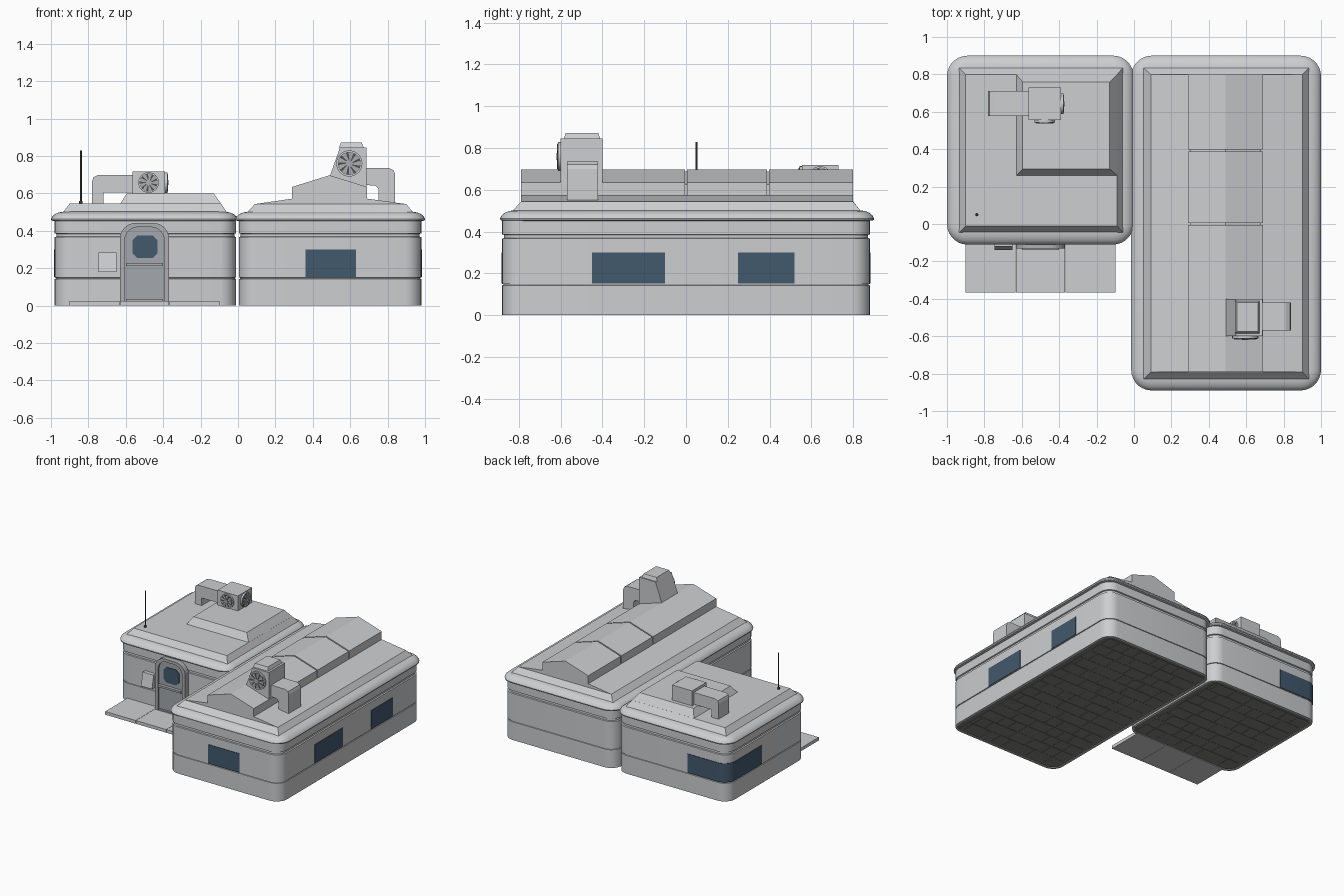
import bpy, bmesh, math, random
from mathutils import Vector

random.seed(4)
cube = bpy.data.objects.get("Cube")
if cube:
    bpy.data.objects.remove(cube, do_unlink=True)


def material(name, r, g, b):
    m = bpy.data.materials.new(name)
    m.use_nodes = True
    m.diffuse_color = (r, g, b, 1)
    bsdf = next(n for n in m.node_tree.nodes if n.type == 'BSDF_PRINCIPLED')
    bsdf.inputs["Base Color"].default_value = (r, g, b, 1)
    return m


LIGHT = material("light grey", 0.61, 0.62, 0.635)
MID = material("mid grey", 0.42, 0.43, 0.44)
DOOR = material("door grey", 0.37, 0.395, 0.42)
GLASS = material("blue glass", 0.055, 0.1, 0.155)
DARK = material("dark grey", 0.08, 0.08, 0.085)
FLOOR = material("floor grey", 0.22, 0.215, 0.205)


def finish(name, bm, mat, smooth=False):
    bmesh.ops.recalc_face_normals(bm, faces=bm.faces)
    mesh = bpy.data.meshes.new(name)
    bm.to_mesh(mesh)
    bm.free()
    mesh.materials.append(mat)
    ob = bpy.data.objects.new(name, mesh)
    bpy.context.collection.objects.link(ob)
    if smooth:
        bpy.ops.object.select_all(action='DESELECT')
        ob.select_set(True)
        bpy.context.view_layer.objects.active = ob
        bpy.ops.object.shade_smooth_by_angle(angle=math.radians(32))
    return ob


def loft(name, loops, mat, smooth=False):
    """Skin a stack of closed loops and cap both ends."""
    bm = bmesh.new()
    rings = [[bm.verts.new(p) for p in loop] for loop in loops]
    n = len(rings[0])
    for a, b in zip(rings, rings[1:]):
        for i in range(n):
            j = (i + 1) % n
            bm.faces.new((a[i], a[j], b[j], b[i]))
    bm.faces.new(rings[0][::-1])
    bm.faces.new(rings[-1])
    return finish(name, bm, mat, smooth)


def prism(name, pts, axis, a, b, mat, smooth=False):
    """Extrude a 2D outline along an axis from a to b."""
    place = {'x': lambda p, d: (d, p[0], p[1]),
             'y': lambda p, d: (p[0], d, p[1]),
             'z': lambda p, d: (p[0], p[1], d)}[axis]
    return loft(name, [[place(p, d) for p in pts] for d in (a, b)], mat, smooth)


def rect(x0, x1, y0, y1):
    return [(x0, y0), (x1, y0), (x1, y1), (x0, y1)]


def box(name, x0, x1, y0, y1, z0, z1, mat):
    return prism(name, rect(x0, x1, y0, y1), 'z', z0, z1, mat)


def arc(cx, cy, r, start, end, n=7):
    return [(cx + r * math.cos(math.radians(start + (end - start) * i / n)),
             cy + r * math.sin(math.radians(start + (end - start) * i / n)))
            for i in range(n + 1)]


def rounded(bounds, r, inset, z):
    x0, x1, y0, y1 = bounds
    x0, x1, y0, y1 = x0 + inset, x1 - inset, y0 + inset, y1 - inset
    r = max(r - inset, 0.01)
    pts = (arc(x1 - r, y1 - r, r, 0, 90) + arc(x0 + r, y1 - r, r, 90, 180)
           + arc(x0 + r, y0 + r, r, 180, 270) + arc(x1 - r, y0 + r, r, 270, 360))
    return [(x, y, z) for x, y in pts]


def frustum(name, low, z0, high, z1, mat):
    return loft(name, [[(x, y, z0) for x, y in rect(*low)],
                       [(x, y, z1) for x, y in rect(*high)]], mat)


def module(side, wall, rim):
    # Wall shell with two shadow grooves
    section = [(0.02, 0.008), (0.015, 0), (0, 0), (0, 0.143), (0.006, 0.144),
               (0.006, 0.149), (0, 0.15), (0, 0.366), (0.009, 0.369),
               (0.009, 0.384), (0, 0.387), (0, 0.46)]
    loft(side + "_walls", [rounded(wall, 0.09, i, z) for i, z in section], LIGHT, True)
    # Rounded roof rim
    section = [(0.02, 0.452), (0.002, 0.455), (0, 0.463), (0.008, 0.478),
               (0.022, 0.49), (0.042, 0.498), (0.065, 0.502)]
    loft(side + "_roof_rim", [rounded(rim, 0.11, i, z) for i, z in section], LIGHT, True)
    # Underside slab with staggered tiles
    loft(side + "_floor", [rounded(wall, 0.09, 0.016, z) for z in (0.004, 0.009)], FLOOR)
    x0, x1, y0, y1 = wall
    bm = bmesh.new()
    rows = round((y1 - y0 - 0.08) / 0.11)
    step = (y1 - y0 - 0.08) / rows
    for k in range(rows):
        x, y = x0 + 0.05, y0 + 0.04 + k * step
        while x < x1 - 0.06:
            end = min(x + random.choice((0.1, 0.16, 0.22)), x1 - 0.05)
            z = random.uniform(0.001, 0.003)
            verts = [bm.verts.new((px, py, pz)) for pz in (z, 0.006)
                     for px, py in rect(x, end - 0.006, y, y + step - 0.006)]
            bm.faces.new(verts[:4])
            for i in range(4):
                j = (i + 1) % 4
                bm.faces.new((verts[i], verts[j], verts[j + 4], verts[i + 4]))
            x = end
    finish(side + "_floor_tiles", bm, FLOOR)


def fan(name, axis, u, v, r, face, out):
    """Round vent on a wall at 'face', pointing along out (+1 or -1)."""
    def disc(part, radius, d0, d1, mat):
        prism(name + part, arc(u, v, radius, 0, 345, 23), axis,
              face + out * d0, face + out * d1, mat, True)
    disc("_bezel", r, -0.01, 0.013, LIGHT)
    disc("_well", r * 0.88, 0.012, 0.014, DARK)
    for k in range(9):
        t = k * 40
        blade = arc(u, v, r * 0.2, t - 20, t + 4, 1) + arc(u, v, r * 0.85, t + 14, t - 12, 3)
        prism(name + "_blade", blade, axis, face + out * 0.0135, face + out * 0.017, MID)
    disc("_hub", r * 0.24, 0.013, 0.019, MID)


module("small", (-0.98, -0.01, -0.09, 0.88), (-1, -0.002, -0.11, 0.9))
module("large", (0.005, 0.98, -0.88, 0.88), (-0.015, 1, -0.89, 0.9))

# Small roof: flat deck and raised platform
frustum("small_roof_deck", (-0.935, -0.06, -0.045, 0.835), 0.5,
        (-0.9, -0.09, -0.01, 0.8), 0.545, LIGHT)
frustum("small_roof_platform", (-0.63, -0.09, 0.26, 0.8), 0.544,
        (-0.595, -0.13, 0.295, 0.76), 0.6, LIGHT)

# Large roof: skirt, shallow slopes and segmented ridge
frustum("large_roof_skirt", (0.05, 0.935, -0.83, 0.835), 0.5,
        (0.09, 0.9, -0.79, 0.8), 0.543, LIGHT)
prism("large_roof_slopes", [(0.09, 0.53), (0.09, 0.543), (0.29, 0.572),
                            (0.69, 0.572), (0.9, 0.543), (0.9, 0.53)],
      'y', -0.79, 0.8, LIGHT)


def ridge(name, y0, y1, drop):
    prism(name, [(0.29 + drop, 0.56), (0.29 + drop, 0.635 - drop), (0.49, 0.697 - drop),
                 (0.69 - drop, 0.635 - drop), (0.69 - drop, 0.56)], 'y', y0, y1, LIGHT)


for y0, y1 in ((-0.79, -0.005), (0.005, 0.387), (0.397, 0.8)):
    ridge("ridge_segment", y0, y1, 0)
ridge("ridge_core", -0.78, 0.79, 0.01)

# Vent tower with cap, elbow duct and fan
prism("vent_tower", [(0.49, 0.6), (0.49, 0.69), (0.545, 0.845), (0.688, 0.845),
                     (0.688, 0.6)], 'y', -0.6, -0.4, LIGHT)
frustum("vent_tower_cap", (0.54, 0.672, -0.585, -0.41), 0.844,
        (0.55, 0.662, -0.575, -0.42), 0.872, LIGHT)
prism("vent_tower_duct", [(0.68, 0.735), (0.81, 0.735), (0.833, 0.722), (0.84, 0.7),
                          (0.84, 0.545), (0.75, 0.545), (0.75, 0.625), (0.735, 0.642),
                          (0.68, 0.645)], 'y', -0.57, -0.42, LIGHT)
fan("tower_fan", 'y', 0.595, 0.76, 0.07, -0.6, -1)

# Cooling unit with elbow duct and two fans
box("cooling_unit", -0.565, -0.39, 0.555, 0.73, 0.59, 0.718, LIGHT)
prism("cooling_duct", [(-0.56, 0.698), (-0.75, 0.698), (-0.773, 0.687), (-0.78, 0.665),
                       (-0.78, 0.54), (-0.72, 0.54), (-0.72, 0.605), (-0.56, 0.605)],
      'y', 0.578, 0.71, LIGHT)
fan("cooling_front_fan", 'y', -0.478, 0.658, 0.055, 0.555, -1)
fan("cooling_side_fan", 'x', 0.642, 0.658, 0.055, -0.39, 1)

# Antenna
prism("antenna", arc(-0.84, 0.05, 0.005, 0, 315, 7), 'z', 0.54, 0.83, DARK, True)
prism("antenna_base", arc(-0.84, 0.05, 0.009, 0, 315, 7), 'z', 0.54, 0.56, DARK, True)

# Windows
box("front_window", 0.36, 0.63, -0.884, -0.87, 0.152, 0.3, GLASS)
for y0, y1 in ((-0.45, -0.1), (0.25, 0.52)):
    box("side_window", 0.975, 0.984, y0, y1, 0.152, 0.3, GLASS)
outer = [(-0.63, 0.884)] + arc(-0.89, 0.79, 0.094, 90, 180) + [(-0.984, 0.46)]
inner = [(-0.63, 0.876)] + arc(-0.89, 0.79, 0.086, 90, 180) + [(-0.976, 0.46)]
bm = bmesh.new()
strips = [[bm.verts.new((x, y, z)) for x, y in path]
          for path, z in ((outer, 0.152), (outer, 0.3), (inner, 0.3), (inner, 0.152))]
for a, b in zip(strips, strips[1:] + strips[:1]):
    for i in range(len(outer) - 1):
        bm.faces.new((a[i], a[i + 1], b[i + 1], b[i]))
for end in (0, -1):
    bm.faces.new([s[end] for s in strips])
finish("corner_window", bm, GLASS, True)


# Arched doorway
def arch(x0, x1, z0, z1, r):
    return ([(x1, z0)] + arc(x1 - r, z1 - r, r, 0, 90)
            + arc(x0 + r, z1 - r, r, 90, 180) + [(x0, z0)])


prism("door_frame", arch(-0.632, -0.368, 0.02, 0.442, 0.085)
      + arch(-0.605, -0.395, 0.02, 0.42, 0.07)[::-1], 'y', -0.05, -0.13, MID)
prism("door_panel", arch(-0.607, -0.393, 0.02, 0.422, 0.07), 'y', -0.05, -0.115, DOOR)
cut = 0.025
prism("door_window", [(-0.565 + cut, 0.255), (-0.43 - cut, 0.255), (-0.43, 0.255 + cut),
                      (-0.43, 0.375 - cut), (-0.43 - cut, 0.375), (-0.565 + cut, 0.375),
                      (-0.565, 0.375 - cut), (-0.565, 0.255 + cut)],
      'y', -0.114, -0.12, GLASS)
box("door_bar", -0.6, -0.4, -0.14, -0.11, 0.213, 0.228, MID)
box("door_sill", -0.6, -0.4, -0.13, -0.1, 0.024, 0.035, MID)

# Control box beside the door
prism("control_box", [(-0.08, 0.18), (-0.14, 0.18), (-0.12, 0.283), (-0.08, 0.283)],
      'x', -0.745, -0.65, LIGHT)

# Porch in three slabs
for x0, x1 in ((-0.9, -0.634), (-0.632, -0.369), (-0.367, -0.1)):
    box("porch_slab", x0, x1, -0.365, -0.085, 0, 0.025, LIGHT)
